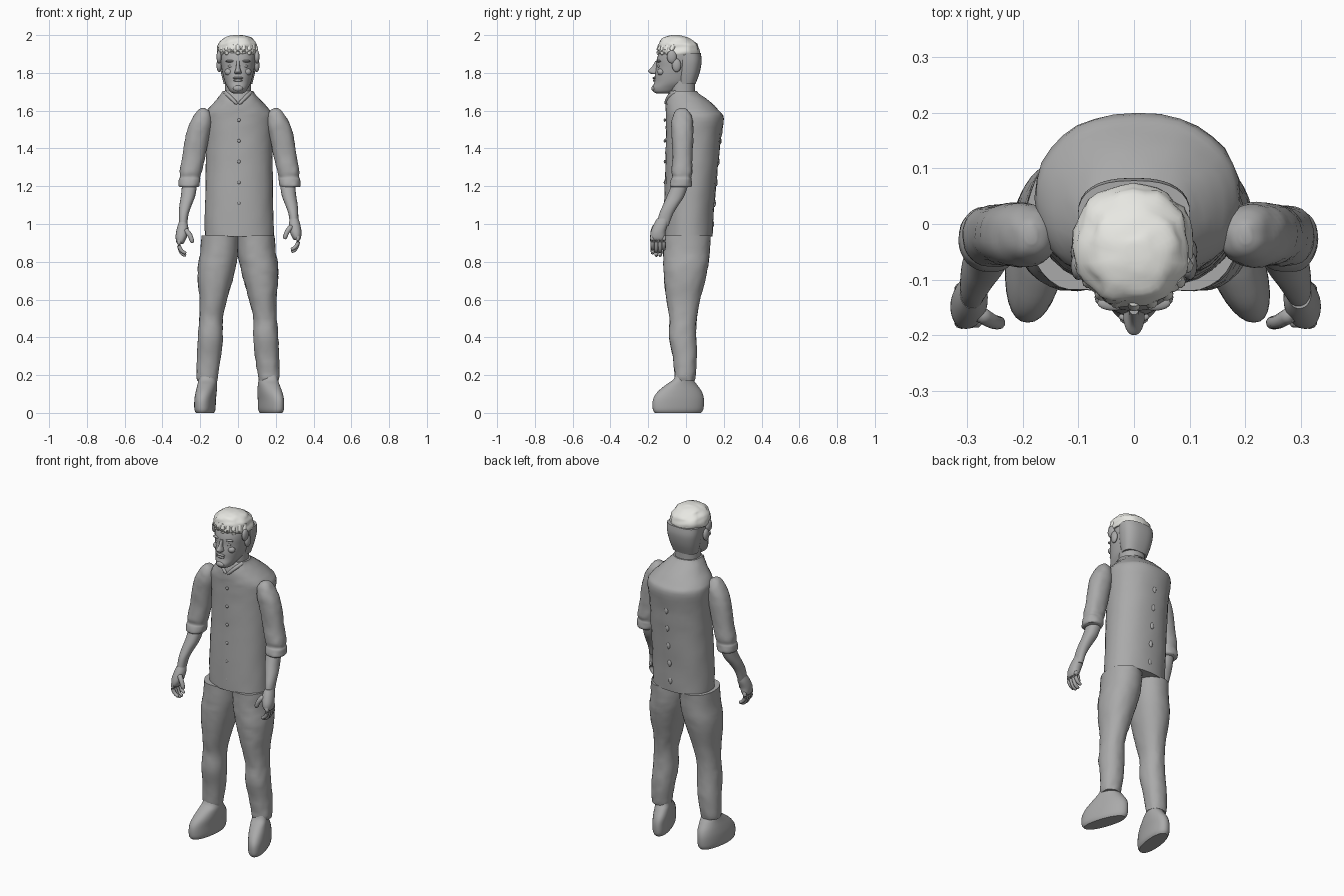
import bpy, bmesh, math
from mathutils import Vector, noise

if "Cube" in bpy.data.objects:
    bpy.data.objects.remove(bpy.data.objects["Cube"], do_unlink=True)


def material(name, colour):
    mat = bpy.data.materials.new(name)
    mat.use_nodes = True
    mat.diffuse_color = (*colour, 1)
    mat.node_tree.nodes["Principled BSDF"].inputs["Base Color"].default_value = (*colour, 1)
    return mat


GREY = material("mid grey", (0.4, 0.4, 0.4))
PALE = material("pale hair", (0.8, 0.8, 0.76))


def finish(bm, name, mat):
    """Turn a bmesh into a smooth object with one colour."""
    bmesh.ops.recalc_face_normals(bm, faces=bm.faces)
    mesh = bpy.data.meshes.new(name)
    bm.to_mesh(mesh)
    bm.free()
    mesh.materials.append(mat)
    obj = bpy.data.objects.new(name, mesh)
    bpy.context.collection.objects.link(obj)
    bpy.ops.object.select_all(action="DESELECT")
    obj.select_set(True)
    bpy.context.view_layer.objects.active = obj
    bpy.ops.object.shade_smooth_by_angle(angle=math.radians(45))
    return obj


def skin(bm, loops):
    """Bridge successive point loops and cap both ends."""
    rows = [[bm.verts.new(p) for p in loop] for loop in loops]
    n = len(rows[0])
    for low, high in zip(rows, rows[1:]):
        for i in range(n):
            j = (i + 1) % n
            bm.faces.new((low[i], low[j], high[j], high[i]))
    bm.faces.new(rows[0][::-1])
    bm.faces.new(rows[-1])


def smooth_path(rows, steps=4):
    """Catmull-Rom interpolation through rows of any length."""
    out = []
    last = len(rows) - 1
    for k in range(last):
        a, b, c, d = (rows[max(0, min(last, k + o))] for o in (-1, 0, 1, 2))
        for s in range(steps):
            t = s / steps
            out.append([q + t / 2 * (r - p + t * (2 * p - 5 * q + 4 * r - w + t * (3 * (q - r) + w - p)))
                        for p, q, r, w in zip(a, b, c, d)])
    return out + [list(rows[-1])]


def loft(name, rings, mat=GREY, power=2.2, side=1, shift=0, lift=0, splay=0, bumps=0):
    """Stack horizontal rounded rings, each (z, front, back, x_min, x_max)."""
    loops = []
    for z, front, back, x0, x1 in smooth_path(rings):
        loop = []
        for i in range(32):
            a = math.tau * i / 32
            c, s = math.cos(a), math.sin(a)
            dx = math.copysign(abs(c) ** (2 / power), c) * (x1 - x0) / 2
            dy = math.copysign(abs(s) ** (2 / power), s) * (back - front) / 2
            p = Vector((side * ((x0 + x1) / 2 + dx - splay * dy) + shift, (front + back) / 2 + dy, z + lift))
            if bumps:
                out = Vector((dx, dy, 0)).normalized()
                p += out * bumps * noise.noise(p * 35)
            loop.append(p)
        loops.append(loop)
    bm = bmesh.new()
    skin(bm, loops)
    return finish(bm, name, mat)


def tube(name, points, radius, mat=GREY, side=1, shift=0, lift=0):
    """Tapered round tube along a short path."""
    path = [Vector((side * x + shift, y, z + lift)) for x, y, z in smooth_path(points)]
    loops = []
    for k, p in enumerate(path):
        axis = path[min(k + 1, len(path) - 1)] - path[max(k - 1, 0)]
        turn = axis.to_track_quat("Z", "Y")
        t = k / (len(path) - 1)
        r = radius * (1 - 0.25 * t) * (0.5 if k in (0, len(path) - 1) else 1)
        loops.append([p + turn @ Vector((r * math.cos(a), r * math.sin(a), 0))
                      for a in (math.tau * i / 10 for i in range(10))])
    bm = bmesh.new()
    skin(bm, loops)
    return finish(bm, name, mat)


def blob(name, centre, size, mat=GREY):
    """Ellipsoid with the given half sizes."""
    bm = bmesh.new()
    bmesh.ops.create_uvsphere(bm, u_segments=16, v_segments=10, radius=1)
    for v in bm.verts:
        v.co = Vector([c + s * q for c, s, q in zip(centre, size, v.co)])
    return finish(bm, name, mat)


# Shirt body with sloping shoulders
loft("shirt", [
    (.935, -.118, .14, -.175, .19), (1.1, -.115, .15, -.175, .187),
    (1.3, -.11, .17, -.17, .185), (1.45, -.107, .185, -.172, .185),
    (1.56, -.107, .2, -.178, .19), (1.6, -.108, .175, -.165, .172),
    (1.65, -.105, .125, -.122, .125), (1.69, -.095, .07, -.09, .09),
    (1.705, -.088, .055, -.08, .08)], bumps=.004)
for i in range(6):
    blob("button", (.005, -.112, 1 + i * .11), (.009, .006, .009))
    blob("back_fold", (.005, .14 + i * .01, 1 + i * .11), (.012, .008, .02))

# Collar flaps meeting in a V
for side in (-1, 1):
    tube("collar", [(.07, -.05, 1.7), (.045, -.09, 1.675), (.005, -.108, 1.635)], .012, side=side)

# Trousers, shoes, arms and hands
LEG = [(.17, -.055, .045, .11, .215), (.2, -.06, .05, .105, .22),
       (.3, -.07, .058, .09, .217), (.4, -.09, .054, .08, .213),
       (.5, -.087, .057, .08, .205), (.6, -.103, .075, .058, .203),
       (.7, -.115, .1, .03, .213), (.78, -.12, .118, .01, .212),
       (.85, -.12, .125, -.002, .2), (.94, -.12, .13, -.005, .193)]
SHOE = [(0, -.165, .08, .13, .22), (.02, -.176, .092, .122, .228),
        (.07, -.175, .095, .12, .228), (.11, -.152, .085, .115, .222),
        (.15, -.105, .058, .112, .213), (.18, -.065, .038, .113, .208),
        (.23, -.05, .035, .115, .205)]
SLEEVE = [(1.195, -.08, .026, .212, .308), (1.205, -.087, .032, .204, .315),
          (1.235, -.08, .03, .2, .314), (1.25, -.074, .028, .2, .308),
          (1.28, -.077, .034, .192, .309), (1.35, -.072, .034, .175, .296),
          (1.45, -.075, .038, .155, .281), (1.52, -.078, .038, .14, .262),
          (1.57, -.07, .03, .14, .236), (1.6, -.055, .012, .155, .215),
          (1.613, -.035, -.005, .175, .195)]
FOREARM = [(.99, -.155, -.092, .27, .313), (1.05, -.143, -.07, .262, .313),
           (1.1, -.122, -.04, .245, .31), (1.15, -.1, -.008, .226, .302),
           (1.22, -.07, .015, .215, .295)]
PALM = [(.895, -.178, -.118, .29, .322), (.91, -.188, -.11, .28, .328),
        (.94, -.186, -.108, .268, .33), (.98, -.17, -.095, .263, .323),
        (1.01, -.152, -.092, .27, .313)]
for side, word in ((-1, "right"), (1, "left")):
    left = side > 0
    move = dict(side=side, shift=.006 if left else 0)
    hand = dict(move, lift=.02 if left else 0)
    loft(word + "_trouser_leg", LEG, side=side, bumps=.004)
    loft(word + "_shoe", SHOE, side=side, splay=.3 if left else .12)
    loft(word + "_sleeve", SLEEVE, side=side, shift=.016 if left else 0, bumps=.003)
    loft(word + "_forearm", FOREARM, **move)
    loft(word + "_palm", PALM, **hand)
    for k in range(4):
        y = -.177 + k * .02
        drop = .012 * (k in (1, 2))
        tube(word + "_finger", [(.308, y, .92), (.312, y, .885), (.298, y, .858 - drop),
                                (.275, y, .845 - drop)], .012, **hand)
    tube(word + "_thumb", [(.28, -.16, .97), (.255, -.175, .94), (.24, -.178, .9)], .015, **hand)

# Neck and head
loft("neck", [(1.6, -.08, .05, -.075, .075), (1.7, -.085, .048, -.07, .07),
              (1.78, -.09, .05, -.07, .07)])
loft("head", [
    (1.69, -.155, -.09, -.022, .022), (1.7, -.172, -.06, -.04, .04),
    (1.72, -.178, -.02, -.053, .053), (1.75, -.168, .03, -.069, .069),
    (1.79, -.165, .055, -.08, .08), (1.83, -.158, .07, -.088, .088),
    (1.87, -.155, .075, -.094, .094), (1.91, -.142, .07, -.094, .094),
    (1.95, -.12, .05, -.08, .08), (1.98, -.08, 0, -.04, .04)])
loft("back_of_head", [
    (1.74, -.045, .05, -.075, .075), (1.8, -.05, .072, -.09, .09),
    (1.86, -.05, .083, -.1, .1), (1.905, -.05, .078, -.101, .101)], power=2.5)

# Face
loft("nose", [(1.793, -.178, -.15, -.012, .012), (1.8, -.193, -.14, -.019, .019),
              (1.812, -.2, -.14, -.016, .016), (1.83, -.182, -.14, -.01, .01),
              (1.862, -.163, -.14, -.009, .009)])
blob("upper_lip", (0, -.167, 1.773), (.028, .01, .006))
blob("lower_lip", (0, -.166, 1.76), (.024, .01, .007))
blob("chin", (0, -.17, 1.718), (.026, .013, .016))
for side in (-1, 1):
    blob("eye", (side * .036, -.141, 1.835), (.017, .011, .008))
    blob("brow", (side * .038, -.142, 1.862), (.028, .014, .007))
    blob("cheek", (side * .045, -.132, 1.805), (.026, .02, .02))
    blob("ear", (side * .1, -.05, 1.84), (.014, .024, .036))
    blob("sideburn", (side * .1, -.075, 1.885), (.014, .026, .035))

# Hair cap with a short ragged fringe
loft("hair_cap", [
    (1.895, -.136, .07, -.1, .1), (1.91, -.146, .073, -.107, .104),
    (1.94, -.147, .066, -.105, .101), (1.965, -.14, .042, -.092, .089),
    (1.985, -.122, .015, -.073, .07), (1.997, -.09, -.02, -.042, .04),
    (2, -.07, -.04, -.015, .015)], PALE, bumps=.01)
for k in range(9):
    a = math.pi * (k + 1) / 10
    x, y = .1 * math.cos(a), -.045 - .1 * math.sin(a)
    tube("fringe_tuft", [(x * .9, y + .012, 1.95), (x, y, 1.92),
                         (x, y + .003, 1.895 + .012 * (k % 2))], .014, PALE)
